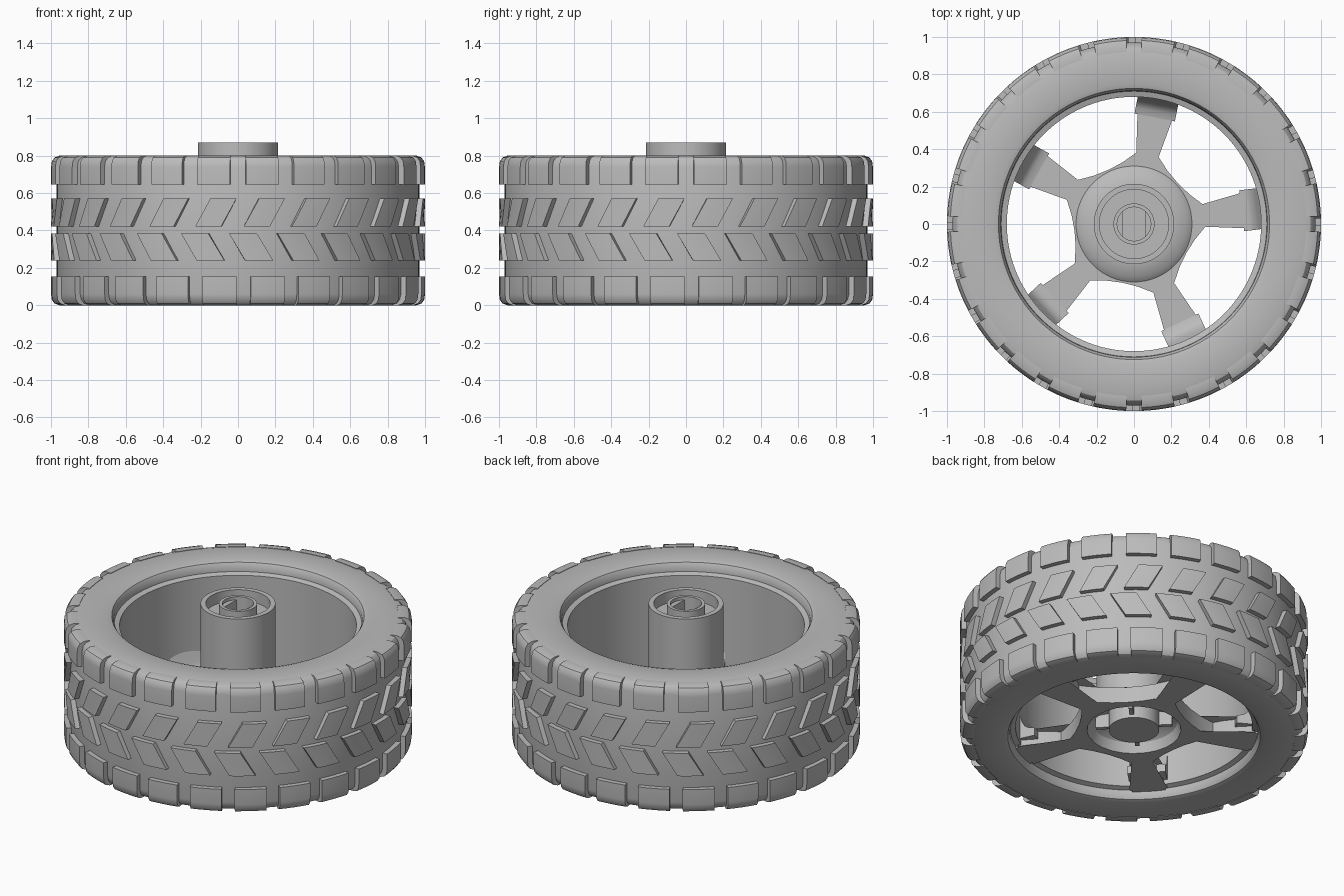
import bpy, bmesh
from math import sin, cos, atan2, radians, pi, tau, hypot

if "Cube" in bpy.data.objects:
    bpy.data.objects.remove(bpy.data.objects["Cube"], do_unlink=True)

grey = bpy.data.materials.new("plain_grey")
grey.use_nodes = True
grey.diffuse_color = (0.5, 0.5, 0.5, 1)
grey.node_tree.nodes["Principled BSDF"].inputs["Base Color"].default_value = (0.5, 0.5, 0.5, 1)


def finish(bm, name):
    bmesh.ops.recalc_face_normals(bm, faces=bm.faces)
    mesh = bpy.data.meshes.new(name)
    bm.to_mesh(mesh)
    bm.free()
    mesh.materials.append(grey)
    obj = bpy.data.objects.new(name, mesh)
    bpy.context.collection.objects.link(obj)
    bpy.ops.object.select_all(action='DESELECT')
    obj.select_set(True)
    bpy.context.view_layer.objects.active = obj
    bpy.ops.object.shade_smooth_by_angle(angle=radians(32))
    return obj


def sweep(bm, section, start=0.0, end=tau, steps=96, slant=0.0):
    """Sweep a closed (radius, z) section around z; slant shears it by height."""
    full = end - start > tau - 0.001
    mid = sum(z for _, z in section) / len(section)
    rings = []
    for i in range(steps if full else steps + 1):
        base = start + (end - start) * i / steps
        ring = []
        for r, z in section:
            a = base + slant * (z - mid)
            ring.append(bm.verts.new((r * cos(a), r * sin(a), z)))
        rings.append(ring)
    n = len(section)
    pairs = list(zip(rings, rings[1:]))
    if full:
        pairs.append((rings[-1], rings[0]))
    for p, q in pairs:
        for j in range(n):
            k = (j + 1) % n
            bm.faces.new((p[j], p[k], q[k], q[j]))
    if not full:
        bm.faces.new(rings[0])
        bm.faces.new(rings[-1])


def prism(bm, outline, z0, z1):
    low = [bm.verts.new((x, y, z0)) for x, y in outline]
    high = [bm.verts.new((x, y, z1)) for x, y in outline]
    bm.faces.new(low)
    bm.faces.new(high)
    for i in range(len(low)):
        k = (i + 1) % len(low)
        bm.faces.new((low[i], low[k], high[k], high[i]))


# Tyre body with the rim wall as its inner face
HEIGHT = 0.8
bm = bmesh.new()
half = [(0.68, 0.07), (0.71, 0.06), (0.712, 0.03), (0.725, 0.008), (0.75, 0),
        (0.91, 0), (0.945, 0.01), (0.963, 0.03), (0.97, 0.06)]
sweep(bm, half + [(r, HEIGHT - z) for r, z in reversed(half)], steps=120)
finish(bm, "tyre_body")

# Tread: square shoulder blocks and two slanted middle rows
BLOCKS = 24
STEP = tau / BLOCKS
shoulder = [(0.92, 0), (0.955, 0), (0.982, 0.01), (0.996, 0.03), (1, 0.06),
            (1, 0.155), (0.96, 0.155), (0.96, 0.06), (0.92, 0.03)]


def tread_row(name, section, centre, width, slant):
    bm = bmesh.new()
    for i in range(BLOCKS):
        a = -pi / 2 + centre + i * STEP
        sweep(bm, section, a - width / 2, a + width / 2, 4, slant)
    finish(bm, name)


def band(z0, z1):
    return [(0.96, z0), (1, z0), (1, z1), (0.96, z1)]


tread_row("upper_shoulder_blocks", [(r, HEIGHT - z) for r, z in shoulder], STEP / 2, 0.178, 0)
tread_row("lower_shoulder_blocks", shoulder, STEP / 2 + 0.03, 0.185, 0)
tread_row("upper_slanted_blocks", band(0.42, 0.57), -0.12, 0.14, 0.55)
tread_row("lower_slanted_blocks", band(0.24, 0.385), 0.07, 0.15, -0.6)

# Five-spoke plate with filleted valleys and an open centre
SPOKES = 5
FIRST = radians(7)
HALF_W = 0.11
Z0, Z1 = 0.05, 0.15
DISH = 0.27
angle36 = pi / SPOKES
d = (0.32 + HALF_W) / (1 - sin(angle36))
fillet = d - 0.32
side = []
for i in range(9):
    t = pi - angle36 - (pi / 2 - angle36) * i / 8
    side.append((d * cos(angle36) + fillet * cos(t), -d * sin(angle36) + fillet * sin(t)))
tip = atan2(HALF_W, 0.68)
side += [(0.69 * cos(tip * f), -0.69 * sin(tip * f)) for f in (1, 0.5)]
one = side + [(0.69, 0)] + [(x, -y) for x, y in reversed(side[1:])]

bm = bmesh.new()
section_rings = []
for s in range(SPOKES):
    for x, y in one:
        a = atan2(y, x) + FIRST + s * tau / SPOKES
        section_rings.append([bm.verts.new((r * cos(a), r * sin(a), z))
                              for r, z in ((DISH, Z0), (hypot(x, y), Z0),
                                           (hypot(x, y), Z1), (DISH, Z1))])
for i, p in enumerate(section_rings):
    q = section_rings[(i + 1) % len(section_rings)]
    for j in range(4):
        k = (j + 1) % 4
        bm.faces.new((p[j], p[k], q[k], q[j]))
finish(bm, "spokes")

# Curved ramps where the spokes rise into the rim wall
bm = bmesh.new()
ramp = [(0.58, 0.1), (0.58, 0.15), (0.615, 0.158), (0.64, 0.175),
        (0.66, 0.21), (0.672, 0.26), (0.69, 0.3), (0.69, 0.1)]
for s in range(SPOKES):
    a = FIRST + s * tau / SPOKES
    sides = [[bm.verts.new((r * cos(a) - w * sin(a), r * sin(a) + w * cos(a), z))
              for r, z in ramp] for w in (-HALF_W, HALF_W)]
    bm.faces.new(sides[0])
    bm.faces.new(sides[1])
    for j in range(len(ramp)):
        k = (j + 1) % len(ramp)
        bm.faces.new((sides[0][j], sides[0][k], sides[1][k], sides[1][j]))
finish(bm, "spoke_ramps")

# Dish around the hub, hollow on the underside
bm = bmesh.new()
sweep(bm, [(0.14, 0.16), (0.2, 0.15), (0.25, 0.11), (DISH, Z0), (0.285, Z0),
           (0.31, Z1), (0.28, 0.175), (0.2, 0.19), (0.14, 0.19)], steps=64)
finish(bm, "hub_dish")

# Hub tube with a ring groove and an axle bore in its top
bm = bmesh.new()
sweep(bm, [(0.215, 0.17), (0.215, 0.87), (0.185, 0.87), (0.185, 0.8), (0.11, 0.8),
           (0.11, 0.87), (0.09, 0.87), (0.09, 0.17)], steps=64)
finish(bm, "hub_tube")

# Closed hub end under the bore
bm = bmesh.new()
prism(bm, [(0.145 * cos(i * tau / 48), 0.145 * sin(i * tau / 48)) for i in range(48)], 0.05, 0.2)
finish(bm, "hub_end")

# Flats that narrow the axle bore
bm = bmesh.new()
for turn in (0, pi):
    arc = [turn + radians(-50 + 10 * i) for i in range(11)]
    prism(bm, [(0.092 * cos(a), 0.092 * sin(a)) for a in arc], 0.2, 0.85)
finish(bm, "axle_flats")

# Small ribs joining the hub end to the dish
bm = bmesh.new()
for i in range(4):
    a = radians(45 + 90 * i)
    c, s = cos(a), sin(a)
    prism(bm, [(r * c - w * s, r * s + w * c) for r, w in
               ((0.14, -0.012), (0.22, -0.012), (0.22, 0.012), (0.14, 0.012))], 0.07, 0.16)
finish(bm, "hub_ribs")
